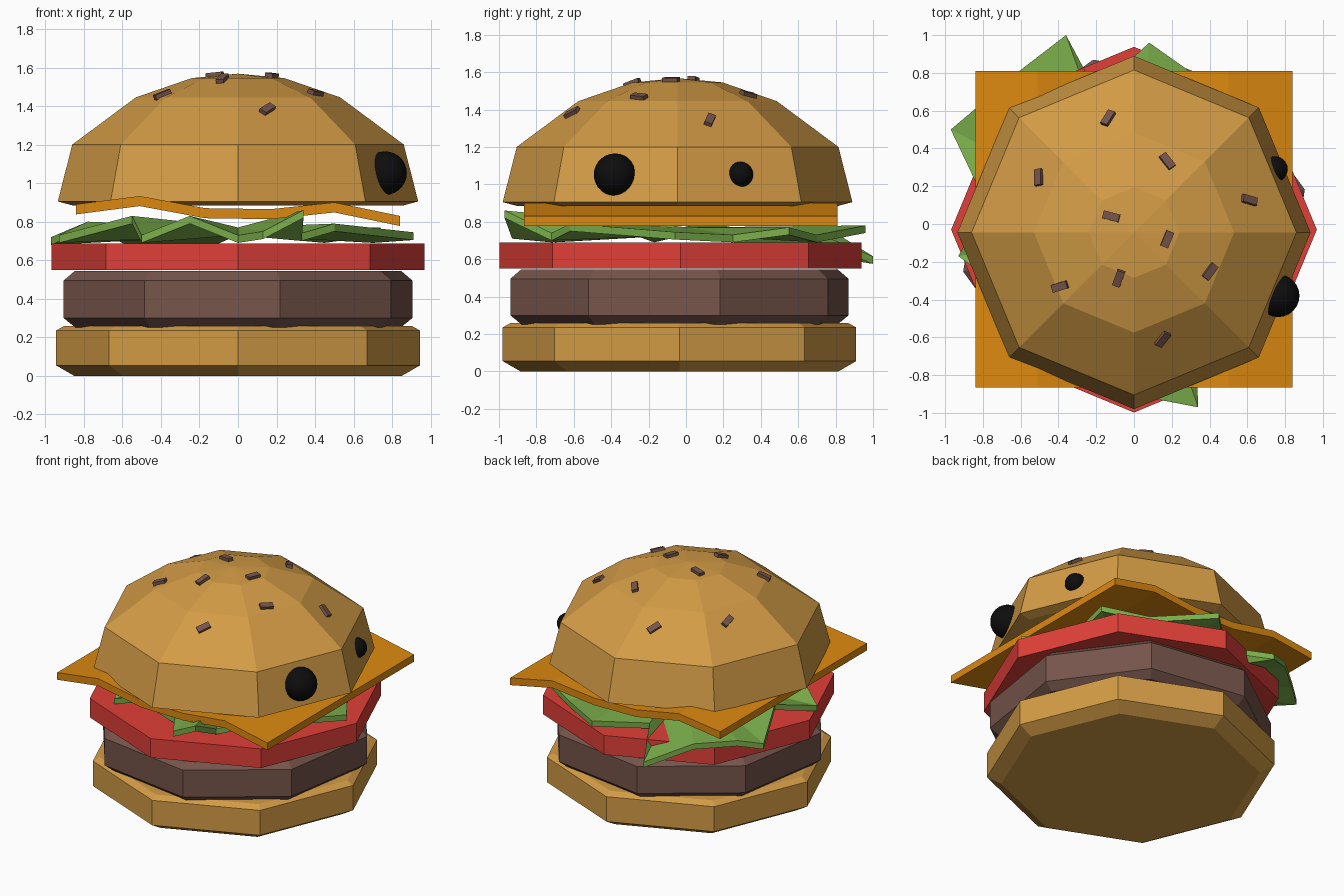
import bpy, bmesh
from math import sin, cos, pi, radians
from mathutils import Vector, Matrix
from mathutils.bvhtree import BVHTree

if "Cube" in bpy.data.objects:
    bpy.data.objects.remove(bpy.data.objects["Cube"])


def mat(name, rgb):
    m = bpy.data.materials.new(name)
    m.diffuse_color = (*rgb, 1)
    m.use_nodes = True
    m.node_tree.nodes["Principled BSDF"].inputs["Base Color"].default_value = m.diffuse_color
    return m


BREAD = mat("bread", (0.65, 0.33, 0.06))
MEAT = mat("meat", (0.18, 0.09, 0.07))
RED = mat("red", (0.75, 0.05, 0.04))
ORANGE = mat("orange", (0.72, 0.25, 0.005))
GREEN = mat("green", (0.2, 0.43, 0.07))
BLACK = mat("black", (0.004, 0.004, 0.004))


def finish(name, bm, material):
    bmesh.ops.recalc_face_normals(bm, faces=bm.faces)
    me = bpy.data.meshes.new(name)
    bm.to_mesh(me)
    bm.free()
    me.materials.append(material)
    ob = bpy.data.objects.new(name, me)
    bpy.context.collection.objects.link(ob)
    return ob


def octagon_stack(profile, cy, turn=0.0):
    """Eight-sided solid from (radius, z) rings, closed at both ends."""
    bm = bmesh.new()
    rings = []
    for r, z in profile:
        rings.append([bm.verts.new((r * cos(turn + i * pi / 4),
                                    cy + r * sin(turn + i * pi / 4), z)) for i in range(8)])
    for a, b in zip(rings, rings[1:]):
        for i in range(8):
            j = (i + 1) % 8
            bm.faces.new((a[i], a[j], b[j], b[i]))
    bm.faces.new(rings[0][::-1])
    bm.faces.new(rings[-1])
    bmesh.ops.remove_doubles(bm, verts=bm.verts, dist=0.003)
    return bm


# Buns, patty and tomato
finish("bottom_bun", octagon_stack(
    [(0.85, 0), (0.945, 0.055), (0.945, 0.235), (0.9, 0.26)], -0.035), BREAD)
finish("patty", octagon_stack(
    [(0.87, 0.252), (0.93, 0.3), (0.93, 0.495), (0.87, 0.545)], -0.035, radians(13.5)), MEAT)
finish("tomato", octagon_stack([(0.968, 0.55), (0.968, 0.688)], -0.03), RED)
top = octagon_stack([(0.86, 0.885), (0.935, 0.905), (0.86, 1.2), (0.53, 1.445),
                     (0.24, 1.545), (0.001, 1.568)], -0.045)
bmesh.ops.recalc_face_normals(top, faces=top.faces)
tree = BVHTree.FromBMesh(top)
finish("top_bun", top, BREAD)

# Lettuce: jagged leaf fanned from the centre
leaf = [(0.34, -0.97, 0.86), (0.33, -0.72, 0.74), (0.5, -0.62, 0.79), (0.91, -0.06, 0.745),
        (0.7, 0.25, 0.73), (0.74, 0.55, 0.77), (0.45, 0.7, 0.73), (0.08, 0.96, 0.78),
        (-0.2, 0.7, 0.74), (-0.36, 1.0, 0.615), (-0.62, 0.8, 0.74), (-0.84, 0.61, 0.75),
        (-0.97, 0.5, 0.72), (-0.78, 0.1, 0.8), (-0.93, -0.17, 0.73), (-0.55, -0.45, 0.83),
        (-0.5, -0.7, 0.73), (-0.25, -0.75, 0.83), (0.0, -0.72, 0.73), (0.13, -0.93, 0.75)]
bm = bmesh.new()
hub = bm.verts.new((0, 0, 0.77))
rim = [bm.verts.new(p) for p in leaf]
for i, v in enumerate(rim):
    bm.faces.new((hub, v, rim[(i + 1) % len(rim)]))
geo = bmesh.ops.extrude_face_region(bm, geom=bm.faces[:])["geom"]
under = [g for g in geo if isinstance(g, bmesh.types.BMVert)]
bmesh.ops.translate(bm, verts=under, vec=(0, 0, -0.04))
# extrude keeps the first sheet when it is a boundary, so both skins stay closed
if any(e.is_boundary for e in bm.edges):
    bmesh.ops.holes_fill(bm, edges=[e for e in bm.edges if e.is_boundary])
finish("lettuce", bm, GREEN)

# Cheese: wavy strip profile extruded from front to back
wave = [(-0.84, 0.89), (-0.51, 0.933), (-0.17, 0.87), (0.17, 0.865), (0.5, 0.9), (0.84, 0.83)]
bm = bmesh.new()
cols = [[bm.verts.new((x, y, z + dz)) for y, dz in
         ((-0.865, -0.052), (0.81, -0.052), (0.81, 0), (-0.865, 0))] for x, z in wave]
for a, b in zip(cols, cols[1:]):
    for i in range(4):
        j = (i + 1) % 4
        bm.faces.new((a[i], a[j], b[j], b[i]))
bm.faces.new(cols[0])
bm.faces.new(cols[-1])
finish("cheese", bm, ORANGE)

# Seeds: little bars laid on the bun surface (x, y, heading)
seeds = [(-0.135, 0.555, 72), (0.175, 0.33, -55), (-0.5, 0.245, -77), (0.605, 0.125, -4),
         (-0.12, 0.04, -15), (0.175, -0.08, 68), (0.4, -0.25, 52), (-0.08, -0.285, 70),
         (-0.39, -0.33, 18), (0.15, -0.605, 65)]
bm = bmesh.new()
for x, y, ang in seeds:
    loc, n, _, _ = tree.ray_cast(Vector((x, y, 3)), Vector((0, 0, -1)))
    side = n.cross(Vector((cos(radians(ang)), sin(radians(ang)), 0))).normalized()
    rot = Matrix((side.cross(n), side, n)).transposed().to_4x4()
    bmesh.ops.create_cube(bm, size=1, matrix=Matrix.Translation(loc + n * 0.004) @ rot
                          @ Matrix.Diagonal((0.088, 0.042, 0.034, 1)))
finish("seeds", bm, MEAT)

# Eyes: balls set into the right side of the bun
for name, loc, r in (("large_eye", (0.763, -0.38, 1.052), 0.113),
                     ("small_eye", (0.745, 0.29, 1.052), 0.069)):
    bm = bmesh.new()
    bmesh.ops.create_uvsphere(bm, u_segments=24, v_segments=14, radius=r,
                              matrix=Matrix.Translation(loc))
    ob = finish(name, bm, BLACK)
    for p in ob.data.polygons:
        p.use_smooth = True
